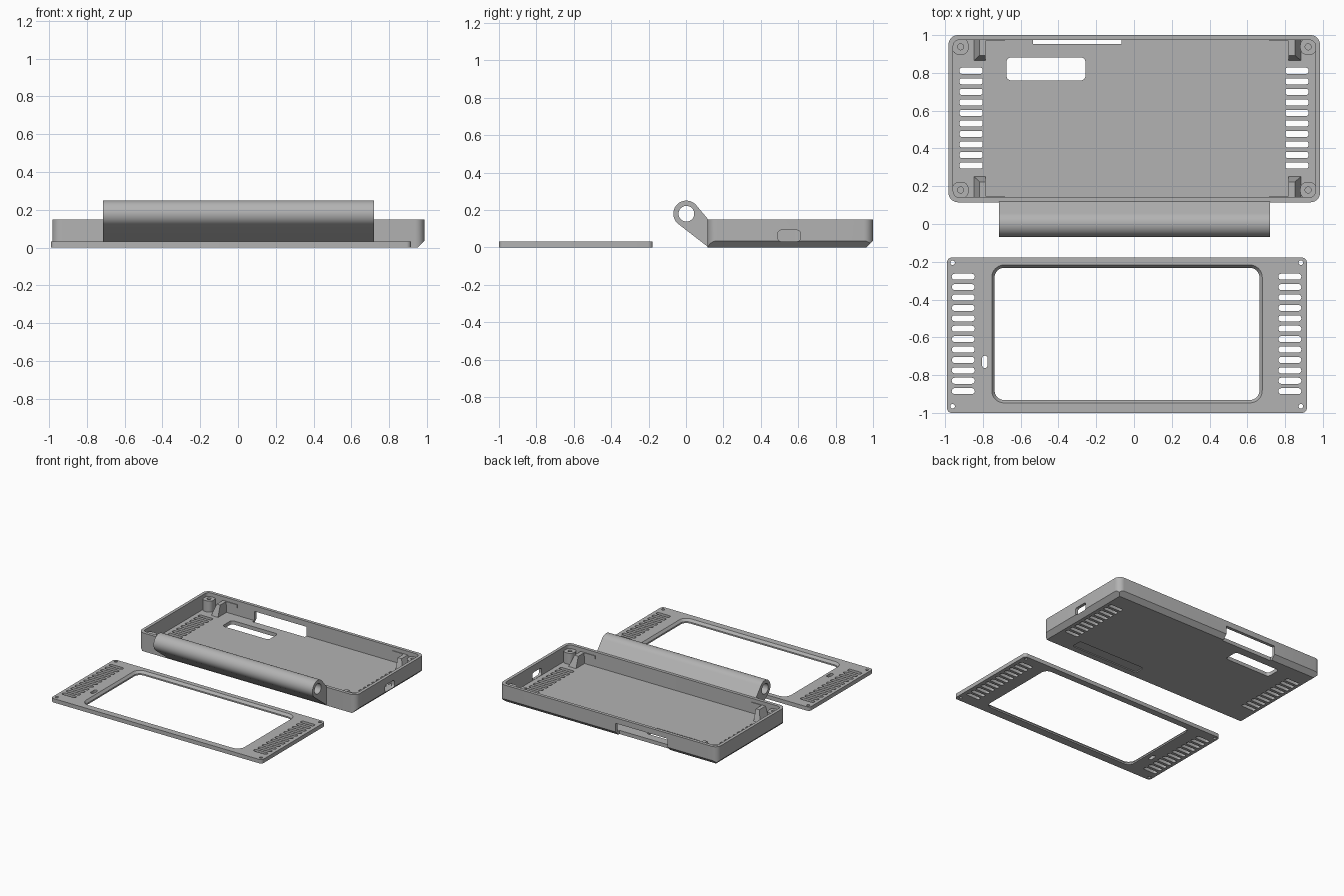
import bpy, bmesh, math
from mathutils import Vector

if "Cube" in bpy.data.objects:
    bpy.data.objects.remove(bpy.data.objects["Cube"])

grey = bpy.data.materials.new("mid_grey")
grey.diffuse_color = (0.45, 0.45, 0.45, 1)
grey.use_nodes = True
grey.node_tree.nodes["Principled BSDF"].inputs["Base Color"].default_value = grey.diffuse_color


def outline(x0, x1, y0, y1, r, seg=8):
    """Rounded rectangle, counter-clockwise."""
    r = min(r, (x1 - x0) / 2 - 1e-4, (y1 - y0) / 2 - 1e-4)
    pts = []
    corners = ((x1 - r, y1 - r), (x0 + r, y1 - r), (x0 + r, y0 + r), (x1 - r, y0 + r))
    for k, (cx, cy) in enumerate(corners):
        for i in range(seg + 1):
            a = math.pi / 2 * (k + i / seg)
            pts.append((cx + r * math.cos(a), cy + r * math.sin(a)))
    return pts


def loft(bm, loops):
    """Skin between loops of 3D points and cap both ends."""
    rings = [[bm.verts.new(p) for p in loop] for loop in loops]
    n = len(rings[0])
    for a, b in zip(rings, rings[1:]):
        for i in range(n):
            j = (i + 1) % n
            bm.faces.new((a[i], a[j], b[j], b[i]))
    bm.faces.new(rings[0][::-1])
    bm.faces.new(rings[-1])


def block(bm, x0, x1, y0, y1, z0, z1, r=0.0001, seg=8):
    pts = outline(x0, x1, y0, y1, r, seg)
    loft(bm, [[(x, y, z) for x, y in pts] for z in (z0, z1)])


def disc(bm, x, y, r, z0, z1):
    block(bm, x - r, x + r, y - r, y + r, z0, z1, r, 5)


def make(name, bm, smooth=True):
    bmesh.ops.remove_doubles(bm, verts=bm.verts, dist=1e-5)
    bmesh.ops.recalc_face_normals(bm, faces=bm.faces)
    me = bpy.data.meshes.new(name)
    bm.to_mesh(me)
    bm.free()
    ob = bpy.data.objects.new(name, me)
    bpy.context.collection.objects.link(ob)
    me.materials.append(grey)
    return ob


def activate(ob):
    bpy.ops.object.select_all(action='DESELECT')
    ob.select_set(True)
    bpy.context.view_layer.objects.active = ob


def cut(ob, bm):
    """Subtract the cutter mesh and discard it."""
    cutter = make("cutter", bm)
    cutter.hide_render = True
    mod = ob.modifiers.new("cut", 'BOOLEAN')
    mod.operation, mod.solver, mod.object = 'DIFFERENCE', 'EXACT', cutter
    activate(ob)
    bpy.ops.object.modifier_apply(modifier=mod.name)
    bpy.data.objects.remove(cutter)


def finish(ob):
    activate(ob)
    bpy.ops.object.shade_smooth_by_angle(angle=math.radians(30))


# Tray shell: rounded block with chamfered lower edges on the sides and back
bm = bmesh.new()
block(bm, -0.982, 0.985, 0.115, 1.0, 0, 0.15, 0.05)
bmesh.ops.remove_doubles(bm, verts=bm.verts, dist=1e-5)
for co, no in (((0.95, 0.5, 0), (1, 0, -1)), ((-0.947, 0.5, 0), (-1, 0, -1)),
               ((0, 0.965, 0), (0, 1, -1))):
    res = bmesh.ops.bisect_plane(bm, geom=bm.verts[:] + bm.edges[:] + bm.faces[:],
                                 plane_co=co, plane_no=Vector(no).normalized(),
                                 clear_outer=True)
    edges = [e for e in res["geom_cut"] if isinstance(e, bmesh.types.BMEdge)]
    bmesh.ops.holes_fill(bm, edges=[e for e in bm.edges if e.is_boundary], sides=0)
tray = make("tray", bm)

# Tray cavity
bm = bmesh.new()
block(bm, -0.957, 0.96, 0.142, 0.974, 0.03, 0.3, 0.03)
cut(tray, bm)

# Tray openings: vents, window, back port, shallow underside recess
bm = bmesh.new()
for s in (-1, 1):
    for i in range(10):
        y = 0.31 + i * 0.0557
        block(bm, s * 0.862 - 0.061, s * 0.862 + 0.061, y - 0.016, y + 0.016, -0.1, 0.07, 0.01, 4)
block(bm, -0.675, -0.257, 0.76, 0.882, -0.1, 0.07, 0.025)
block(bm, -0.535, -0.065, 0.952, 1.1, -0.1, 0.105)
block(bm, 0.12, 0.74, 0.165, 0.255, -0.1, 0.008, 0.02)
cut(tray, bm)

# Side port
bm = bmesh.new()
pts = outline(0.49, 0.612, 0.032, 0.092, 0.02)
loft(bm, [[(x, y, z) for y, z in pts] for x in (0.9, 1.1)])
cut(tray, bm)
finish(tray)

# Corner screw posts
for sx in (-1, 1):
    for y, sy in ((0.18, -1), (0.938, 1)):
        x = 0.002 + sx * 0.92
        xs = sorted((x + sx * 0.044, x - sx * 0.042))
        ys = sorted((y + sy * 0.044, y - sy * 0.042))
        bm = bmesh.new()
        block(bm, *xs, *ys, 0.025, 0.12, 0.035)
        post = make("screw_post", bm)
        bm = bmesh.new()
        disc(bm, x, y, 0.016, 0.04, 0.2)
        cut(post, bm)
        finish(post)

# Tapered gussets with a thin clip rib running along the wall
for outer, inner in ((-0.849, -0.786), (0.886, 0.817)):
    mid = outer * 0.5 + inner * 0.5
    d = math.copysign(1, -outer)
    for wall, sy in ((0.978, -1), (0.138, 1)):
        bm = bmesh.new()
        loft(bm, [[(outer, wall, z0), (inner, wall, z0), (inner, wall + sy * e, z0), (outer + t, wall + sy * e, z0)]
                  if z0 < 0.1 else
                  [(mid, wall, z0), (inner, wall, z0), (inner, wall + sy * e, z0), (mid, wall + sy * e, z0)]
                  for z0, e, t in ((0.025, 0.115, 0), (0.12, 0.085, 0))])
        make("gusset", bm)
        bm = bmesh.new()
        ys = sorted((wall, wall + sy * 0.01))
        block(bm, *sorted((inner, inner + d * 0.1)), *ys, 0.095, 0.12)
        make("clip_rib", bm)

# Hinge barrel with its web, one profile swept along x
cy, cz, R = 0.002, 0.18, 0.07
prof = [(0.118, 0.002), (0.118, 0.15)]
for i in range(33):
    a = math.radians(36 + (231 - 36) * i / 32)
    prof.append((cy + R * math.cos(a), cz + R * math.sin(a)))
bm = bmesh.new()
loft(bm, [[(x, y, z) for y, z in prof] for x in (-0.715, 0.72)])
hinge = make("hinge_barrel", bm)
bm = bmesh.new()
ring = [(cy + 0.042 * math.cos(i * math.tau / 32), cz + 0.042 * math.sin(i * math.tau / 32)) for i in range(32)]
loft(bm, [[(x, y, z) for y, z in ring] for x in (-0.9, 0.9)])
cut(hinge, bm)
finish(hinge)

# Front cover frame
bm = bmesh.new()
block(bm, -0.99, 0.915, -1.0, -0.178, 0, 0.032, 0.025)
cover = make("cover_frame", bm)

# Cover screen opening, flared at the top
bm = bmesh.new()
loops = []
for z, g in ((-0.1, 0), (0.012, 0), (0.032, 0.015), (0.1, 0.015)):
    pts = outline(-0.738 - g, 0.664 + g, -0.932 - g, -0.232 + g, 0.05 + g)
    loops.append([(x, y, z) for x, y in pts])
loft(bm, loops)
# Cover vents, button slot and screw holes
for x in (-0.904, 0.825):
    for i in range(12):
        y = -0.885 + i * 0.0551
        block(bm, x - 0.061, x + 0.061, y - 0.016, y + 0.016, -0.1, 0.1, 0.016, 4)
block(bm, -0.804, -0.775, -0.763, -0.697, -0.1, 0.1, 0.014, 4)
for x in (-0.96, 0.883):
    for y in (-0.205, -0.965):
        disc(bm, x, y, 0.012, -0.1, 0.1)
cut(cover, bm)
finish(cover)
